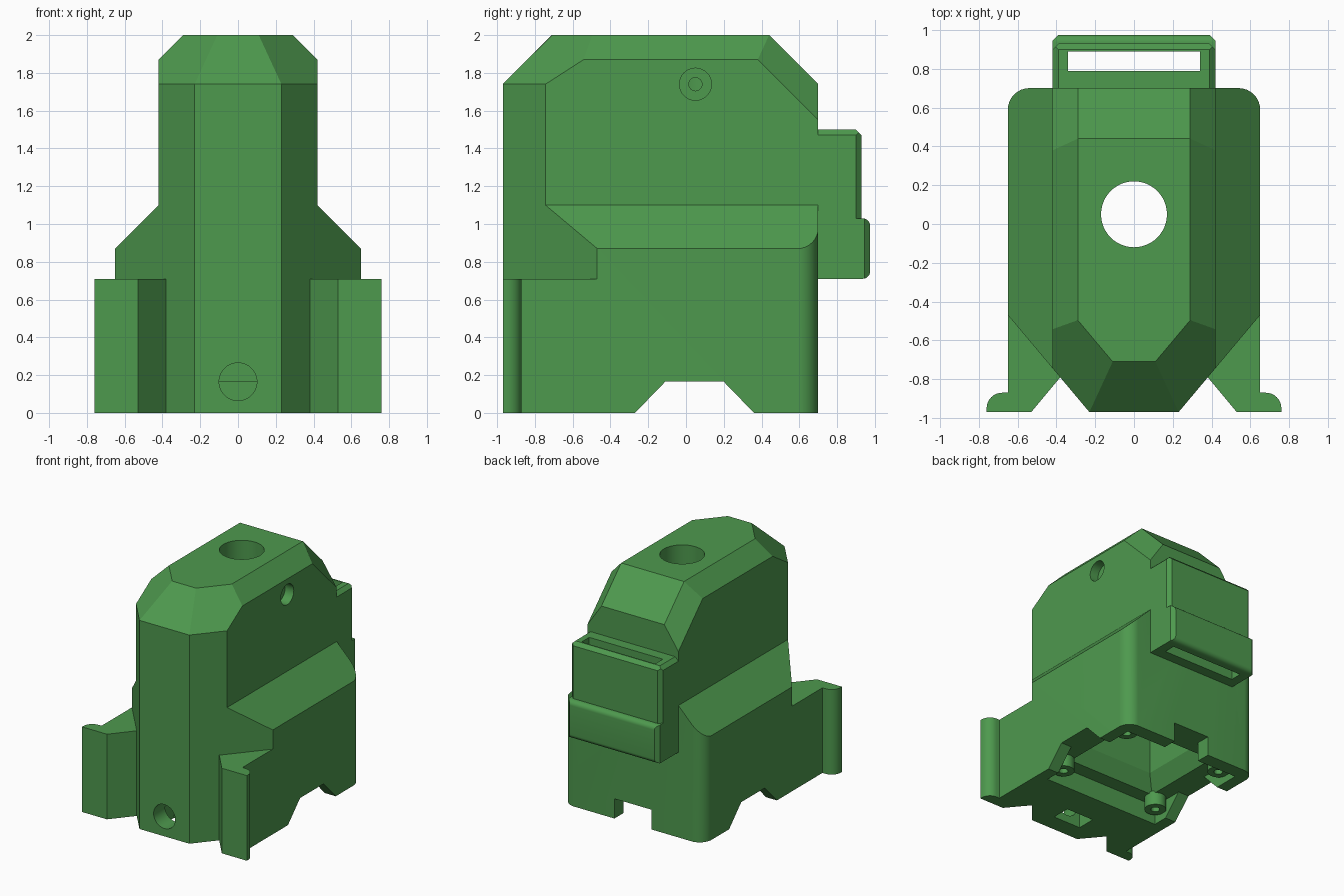
import bpy, bmesh, math
from mathutils import Vector

if "Cube" in bpy.data.objects:
    bpy.data.objects.remove(bpy.data.objects["Cube"])

green = bpy.data.materials.new("green plastic")
green.diffuse_color = (0.076, 0.319, 0.076, 1)
green.use_nodes = True
green.node_tree.nodes["Principled BSDF"].inputs["Base Color"].default_value = green.diffuse_color


def make(name, bm):
    bmesh.ops.recalc_face_normals(bm, faces=bm.faces[:])
    me = bpy.data.meshes.new(name)
    bm.to_mesh(me)
    bm.free()
    me.materials.append(green)
    ob = bpy.data.objects.new(name, me)
    bpy.context.collection.objects.link(ob)
    return ob


def prism(pts, axis, lo, hi):
    """Extrude a 2D outline along one axis."""
    place = {'x': lambda a, b, t: (t, a, b),
             'y': lambda a, b, t: (a, t, b),
             'z': lambda a, b, t: (a, b, t)}[axis]
    bm = bmesh.new()
    face = bm.faces.new([bm.verts.new(place(a, b, lo)) for a, b in pts])
    out = bmesh.ops.extrude_face_region(bm, geom=[face])
    verts = [v for v in out['geom'] if isinstance(v, bmesh.types.BMVert)]
    bmesh.ops.translate(bm, verts=verts, vec=place(0, 0, hi - lo))
    bmesh.ops.recalc_face_normals(bm, faces=bm.faces[:])
    return bm


def slice_off(bm, point, normal):
    """Remove everything beyond a plane and cap the cut."""
    res = bmesh.ops.bisect_plane(bm, geom=bm.verts[:] + bm.edges[:] + bm.faces[:], dist=1e-5,
                                 plane_co=point, plane_no=normal, clear_outer=True)
    edges = [e for e in res['geom_cut'] if isinstance(e, bmesh.types.BMEdge) and e.is_boundary]
    if edges:
        bmesh.ops.holes_fill(bm, edges=edges, sides=0)


def slice_both(bm, point, normal):
    for s in (1, -1):
        slice_off(bm, (s * point[0], *point[1:]), (s * normal[0], *normal[1:]))


def plane(a, b, c):
    """Upward normal through three points."""
    a, b, c = map(Vector, (a, b, c))
    n = (b - a).cross(c - a).normalized()
    return n if n.z > 0 else -n


def arc(cx, cy, r, a0, a1, n=8):
    return [(cx + r * math.cos(math.radians(a0 + (a1 - a0) * i / n)),
             cy + r * math.sin(math.radians(a0 + (a1 - a0) * i / n))) for i in range(n + 1)]


def box(x0, x1, y0, y1, z0, z1):
    return prism([(x0, y0), (x1, y0), (x1, y1), (x0, y1)], 'z', z0, z1)


def circle(a, b, r, n=48):
    return arc(a, b, r, 0, 360, n)[:-1]


def carve(ob, bm, op='DIFFERENCE'):
    tool = make("cutter", bm)
    tool.hide_render = True
    mod = ob.modifiers.new("carve", 'BOOLEAN')
    mod.operation, mod.solver, mod.object = op, 'EXACT', tool
    bpy.context.view_layer.objects.active = ob
    bpy.ops.object.modifier_apply(modifier=mod.name)
    bpy.data.objects.remove(tool)


# Main housing: shouldered silhouette, pointed front, rounded rear corners
half = [(0.65, 0), (0.65, 0.87), (0.42, 1.10), (0.42, 2.0)]
bm = prism(half + [(-x, z) for x, z in reversed(half)], 'y', -0.97, 0.70)
slice_both(bm, (0.23, -0.97, 0), (0.50, -0.42, 0))
r = 0.11
for i in range(1, 9):
    a = math.radians(90 * (i - 0.5) / 8)
    n = (math.cos(a), math.sin(a), 0)
    slice_both(bm, (0.65 - r + r * n[0], 0.70 - r + r * n[1], 0), n)

# Chamfered roof
slice_off(bm, (0, -0.97, 1.74), (0, -1, 1))
slice_off(bm, (0, 0.70, 1.74), (0, 1, 1))
slice_both(bm, (0.42, 0, 1.87), (1, 0, 1))
slice_both(bm, (0.23, -0.97, 1.74),
           plane((0.23, -0.97, 1.74), (0.42, -0.744, 1.74), (0.11, -0.71, 2)))
slice_both(bm, (0.29, 0.44, 2), plane((0.29, 0.44, 2), (0.29, 0.70, 1.74), (0.42, 0.38, 1.87)))
housing = make("housing", bm)

# Base recess, tapered throat and inner hollow
carve(housing, box(-0.55, 0.55, -0.40, 0.58, -0.1, 0.165))
throat = box(-0.42, 0.42, -0.28, 0.45, 0.16, 0.30)
for v in throat.verts:
    if v.co.z > 0.2:
        v.co.x *= 0.8
        v.co.y = 0.085 + (v.co.y - 0.085) * 0.8
carve(housing, throat)
carve(housing, box(-0.336, 0.336, -0.207, 0.377, 0.29, 1.30))

# Roof bore and side set-screw hole
carve(housing, prism(circle(0, 0.05, 0.17), 'z', 1.2, 2.1))
carve(housing, prism(circle(0.05, 1.74, 0.085, 32), 'x', 0.34, 0.6))
carve(housing, prism(circle(0.05, 1.74, 0.035, 24), 'x', 0.10, 0.5))

# Front hole and the slot below it
carve(housing, prism(circle(0, 0.165, 0.10), 'y', -1.1, -0.68))
carve(housing, box(-0.13, 0.13, -0.82, -0.66, -0.1, 0.165))

# Side and rear notches in the bottom edge
carve(housing, prism([(-0.37, -0.1), (-0.27, 0), (-0.11, 0.165), (0.20, 0.165),
                      (0.36, 0), (0.46, -0.1)], 'x', -0.8, 0.8))
carve(housing, box(-0.17, 0.17, 0.5, 0.8, -0.1, 0.165))

# Screw bosses inside the base
parts = [housing]
for x in (-0.47, 0.47):
    for y in (-0.30, 0.47):
        boss = make("screw_boss", prism(circle(x, y, 0.085, 24), 'z', 0.06, 0.18))
        carve(boss, prism(circle(x, y, 0.035, 16), 'z', 0, 0.15))
        parts.append(boss)

# Front wings with a rounded outer lip
wing = [(0.65, -0.47), (0.65, -0.87), (0.68, -0.87)]
wing += arc(0.68, -0.95, 0.08, 90, 0)[1:] + [(0.76, -0.97), (0.53, -0.97), (0.38, -0.79)]
for s, side in ((1, "right"), (-1, "left")):
    parts.append(make(side + "_wing", prism([(s * x, y) for x, y in wing], 'z', 0, 0.71)))

# Rear sleeve: upper block with bevelled rim, lower rounded band, slot through both
bm = prism([(-0.42, 0.70), (-0.42, 0.90), (-0.39, 0.93), (0.39, 0.93), (0.42, 0.90),
            (0.42, 0.70)], 'z', 1.03, 1.50)
slice_both(bm, (0.42, 0, 1.47), (1, 0, 1))
slice_off(bm, (0, 0.93, 1.47), (0, 1, 1))
upper = make("rear_sleeve", bm)

band = [(0.70, 0.71)] + arc(0.935, 0.75, 0.04, -90, 0) + arc(0.935, 0.99, 0.04, 0, 90)
bm = prism(band + [(0.70, 1.03)], 'x', -0.42, 0.42)
slice_both(bm, (0.42, 0.945, 0), (1, 1, 0))
lower = make("rear_sleeve_band", bm)
for ob in (upper, lower):
    carve(ob, box(-0.34, 0.34, 0.79, 0.89, 0.5, 1.7))
    parts.append(ob)

# Smooth the curves, keep the creases sharp
for ob in bpy.context.view_layer.objects:
    ob.select_set(ob in parts)
bpy.context.view_layer.objects.active = housing
bpy.ops.object.shade_smooth_by_angle(angle=math.radians(20))
